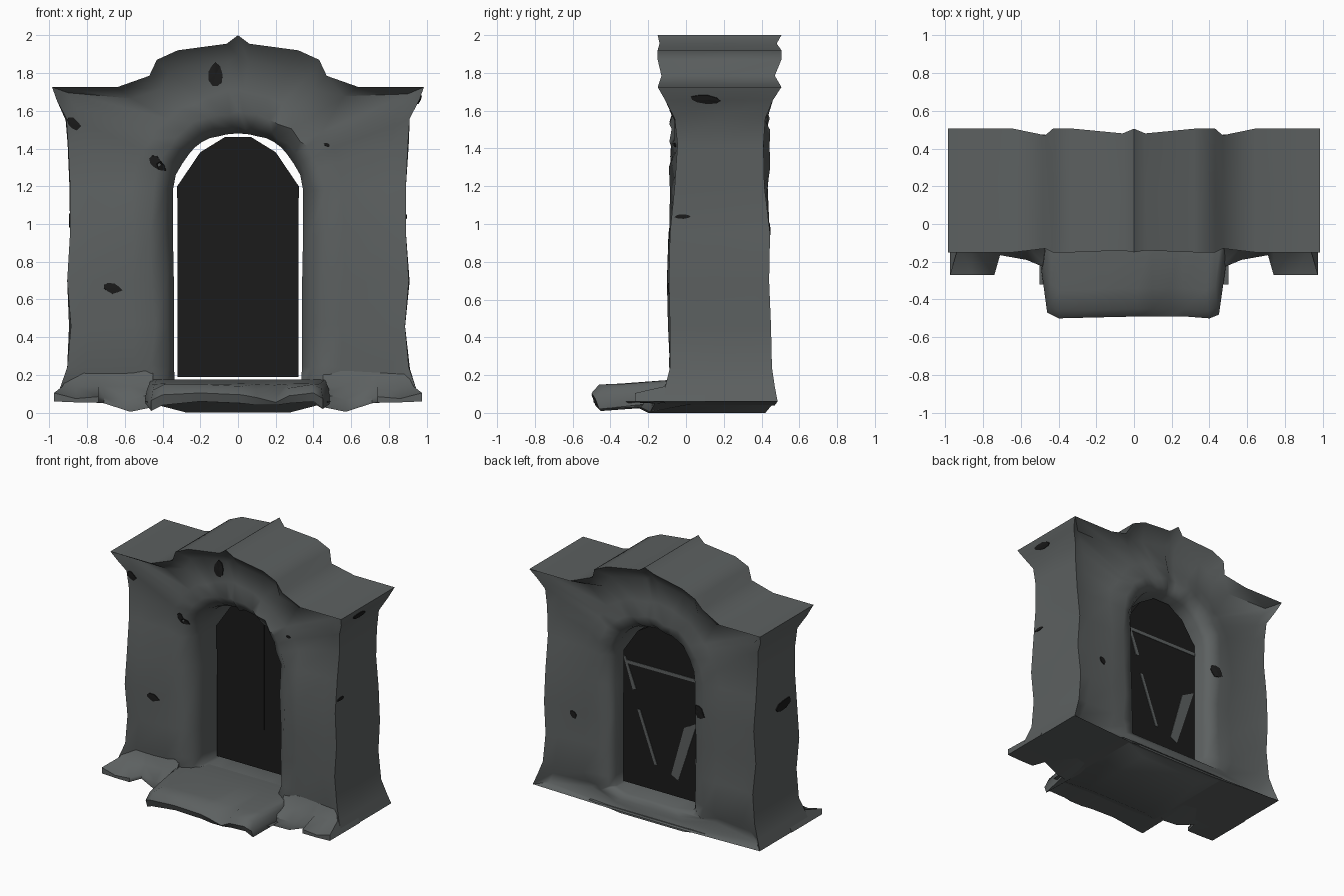
import bpy, bmesh, math, random
from mathutils import Vector
from mathutils.bvhtree import BVHTree

random.seed(4)
if "Cube" in bpy.data.objects:
    bpy.data.objects.remove(bpy.data.objects["Cube"])


def material(name, color):
    m = bpy.data.materials.new(name)
    m.use_nodes = True
    m.diffuse_color = (*color, 1)
    m.node_tree.nodes["Principled BSDF"].inputs["Base Color"].default_value = (*color, 1)
    return m


stone = material("grey stone", (0.108, 0.118, 0.118))
dark = material("black wood", (0.011, 0.011, 0.011))


def finish(bm, name, mat, smooth=None):
    bmesh.ops.recalc_face_normals(bm, faces=bm.faces)
    mesh = bpy.data.meshes.new(name)
    bm.to_mesh(mesh)
    bm.free()
    mesh.materials.append(mat)
    ob = bpy.data.objects.new(name, mesh)
    bpy.context.scene.collection.objects.link(ob)
    if smooth:
        bpy.ops.object.select_all(action="DESELECT")
        ob.select_set(True)
        bpy.context.view_layer.objects.active = ob
        bpy.ops.object.shade_smooth_by_angle(angle=math.radians(smooth))


def loft(sections, closed=False):
    """Bridge equal-length loops of points; cap the ends unless closed."""
    bm = bmesh.new()
    rings = [[bm.verts.new(p) for p in s] for s in sections]
    n = len(rings[0])
    pairs = list(zip(rings, rings[1:] + rings[:1]))
    for a, b in (pairs if closed else pairs[:-1]):
        for i in range(n):
            j = (i + 1) % n
            bm.faces.new((a[i], a[j], b[j], b[i]))
    if not closed:
        bm.faces.new(rings[0])
        bm.faces.new(rings[-1])
    return bm


def prism(points, y0, y1):
    """Extrude an x-z outline between two depths."""
    return loft([[(x, y, z) for x, z in points] for y in (y0, y1)])


# Stone surround: outer x, outer z, opening x, opening z, outer front y, outer back y
half = [
    (0, .04, 0, .165, -.10, .47), (.35, .04, .2, .165, -.10, .47),
    (.97, .06, .32, .165, -.12, .485), (.94, .14, .335, .175, -.11, .47),
    (.905, .24, .34, .25, -.085, .455), (.885, .46, .34, .46, -.085, .45),
    (.905, .7, .34, .7, -.09, .44), (.89, .95, .345, .95, -.085, .445),
    (.89, 1.2, .345, 1.18, -.06, .415), (.9, 1.42, .33, 1.26, -.045, .41),
    (.91, 1.56, .295, 1.32, -.06, .42), (.96, 1.655, .26, 1.37, -.11, .46),
    (.985, 1.725, .23, 1.405, -.15, .505), (.64, 1.725, .19, 1.435, -.15, .505),
    (.47, 1.785, .15, 1.455, -.13, .47), (.43, 1.87, .1, 1.465, -.15, .505),
    (.32, 1.92, .06, 1.475, -.15, .505), (.06, 1.955, .025, 1.478, -.14, .48),
]
path = half + [(0, 2.0, 0, 1.48, -.15, .505)]
path += [(-a, b, -c, d, e, f) for a, b, c, d, e, f in reversed(half[1:])]


def rough(amount):
    return random.uniform(-amount, amount)


def section(ox, oz, ix, iz, yf, yb):
    outer, inner = Vector((ox, oz)), Vector((ix, iz))
    length = (outer - inner).length
    sill = length < .2
    pier = .2 < oz < 1.6
    # Rolled moulding round the opening, then the flat wall, then the outer lip
    dist = [0, .035, .11, .22, length - .1, length]
    frac = [0, .12, .35, .55, .85, 1]
    wall = (yf, yb - .01) if pier else (-.06, .41)
    front = [.05, -.03, -.08, wall[0] + .005, wall[0], yf]
    back = [.37, .415, .435, wall[1] - .005, wall[1], yb]
    loop = []
    rows = list(range(6))
    for ys, order in ((front, rows), (back, rows[::-1])):
        for i in order:
            t = frac[i] if sill else max(0, min(dist[i] / length, 1))
            p = inner.lerp(outer, t)
            k = 0 if i in (0, 5) or sill else .012
            y = ys[1] + (ys[5] - ys[1]) * math.sqrt(t) if sill else ys[i]
            loop.append((p.x + rough(k), y + rough(k), p.y + rough(k)))
        # Rough point half way across the outer side
        if ys is front:
            k = .012 if pier else 0
            loop.append((ox + rough(k), (yf + yb) / 2 + rough(k), oz + rough(k)))
    return loop


bm = loft([section(*p) for p in path], True)
bmesh.ops.recalc_face_normals(bm, faces=bm.faces)
tree = BVHTree.FromBMesh(bm)
finish(bm, "stone_archway", stone, 55)

# Ragged doorstep: x, front y, top z, bottom z for each slice
step = [(-.49, -.25, .13, .05), (-.46, -.47, .12, .01), (-.4, -.5, .15, .04),
        (-.2, -.495, .15, .06), (.02, -.49, .14, .05), (.1, -.49, .12, .04),
        (.2, -.49, .07, .04), (.27, -.49, .13, .05), (.4, -.5, .15, .06),
        (.45, -.48, .13, .02), (.49, -.2, .13, .05)]
finish(loft([[(x, .1, .05), (x, y + .02, lo), (x, y, (lo + hi) / 2),
              (x * .98, y + .04, hi), (x * .96, min(y + .15, -.14), .14 + hi * .1),
              (x * .94, -.08, .175), (x * .94, .1, .165)]
             for x, y, hi, lo in step]), "doorstep", stone, 50)

# Flared skirt below each pier, ending in a square foot: x, front y, low z, high z
skirt = [(.45, -.24, .03, .1), (.57, -.19, .005, .07), (.71, -.165, .05, .08),
         (.74, -.27, .055, .085), (.86, -.27, .055, .075), (.975, -.27, .06, .105)]
for side, label in ((1, "left"), (-1, "right")):
    finish(loft([[(side * x, .1, .06), (side * x, y, lo), (side * x, y, hi),
                  (side * min(x, .93), -.115, .14), (side * min(x, .89), -.07, .22),
                  (side * min(x, .89), .1, .22)] for x, y, lo, hi in skirt]),
           label + "_pier_skirt", stone, 50)

# Shallow plinth the gate stands on, dished into the whole underside
finish(loft([[(-a, f, z), (a, f, z), (a, b, z), (-a, b, z)]
             for a, f, b, z in ((.27, -.2, .42, 0), (.5, -.32, .47, .06))]),
       "plinth", stone, 70)

# Thick arched door with a loose gap all round
arch = [(.32, .19), (.322, 1.2), (.2, 1.38), (.07, 1.46)]
outline = arch + [(-x, z) for x, z in reversed(arch)]
finish(prism(outline, .2, .305), "door", dark)
for x, z0, z1 in ((-.08, .7, 1.36), (.08, .5, 1.36), (-.03, .95, 1.25)):
    finish(prism([(x, z0), (x + .006, z0), (x + .006, z1), (x, z1)], .196, .2),
           "door_seam", dark)

# Pale splinters on the back of the door
splinters = [[(.3, 1.11), (.3, 1.135), (-.32, 1.14), (-.32, 1.115)],
             [(.2, .78), (.175, .78), (.03, .39), (.055, .39)],
             [(.318, 1.16), (.3, 1.16), (.21, .93), (.24, .92)],
             [(-.2, .74), (-.31, .8), (-.15, .32), (-.09, .35)]]
for pts in splinters:
    finish(prism(pts, .305, .309), "door_splinter", stone)


# Chips broken out of the stone, laid on its surface
def chip(origin, direction, width, height, turn):
    hit, normal, _, _ = tree.ray_cast(Vector(origin), Vector(direction))
    if hit is None:
        return
    u = Vector((0, 0, 1)).cross(normal).normalized()
    v = normal.cross(u)
    c, s = math.cos(turn), math.sin(turn)
    base = []
    for i in range(9):
        a, r = math.tau * i / 9, random.uniform(.75, 1.15)
        p, q = width * r * math.cos(a), height * r * math.sin(a)
        flat = hit + u * (p * c - q * s) + v * (p * s + q * c)
        # Drop each corner on to the stone so the chip follows it
        near = tree.ray_cast(flat + normal * .1, -normal)[0]
        base.append(near or flat)
    center = sum(base, Vector()) / 9
    bm = bmesh.new()
    rim = [bm.verts.new(b + normal * .006) for b in base]
    foot = [bm.verts.new(b - normal * .002) for b in base]
    peak = bm.verts.new(max(center, hit, key=normal.dot) + normal * .007)
    for i in range(9):
        j = (i + 1) % 9
        bm.faces.new((rim[i], rim[j], peak))
        bm.faces.new((foot[i], foot[j], rim[j], rim[i]))
    finish(bm, "stone_chip", dark)


for x, z, w, h, turn in ((-.87, 1.53, .045, .025, -.7), (-.43, 1.32, .05, .03, -.8),
                         (-.67, .66, .055, .028, -.2), (-.12, 1.79, .04, .065, .1),
                         (.47, 1.42, .016, .01, -.6)):
    chip((x, -2, z), (0, 1, 0), w, h, turn)
for x, z, w, h in ((.66, .66, .03, .025), (-.42, .97, .05, .045)):
    chip((x, 2, z), (0, -1, 0), w, h, -.5)
chip((2, .1, 1.66), (-1, 0, 0), .075, .022, -.1)
chip((2, -.02, 1.04), (-1, 0, 0), .04, .012, 0)
chip((-2, .08, 1.02), (1, 0, 0), .1, .035, .2)
